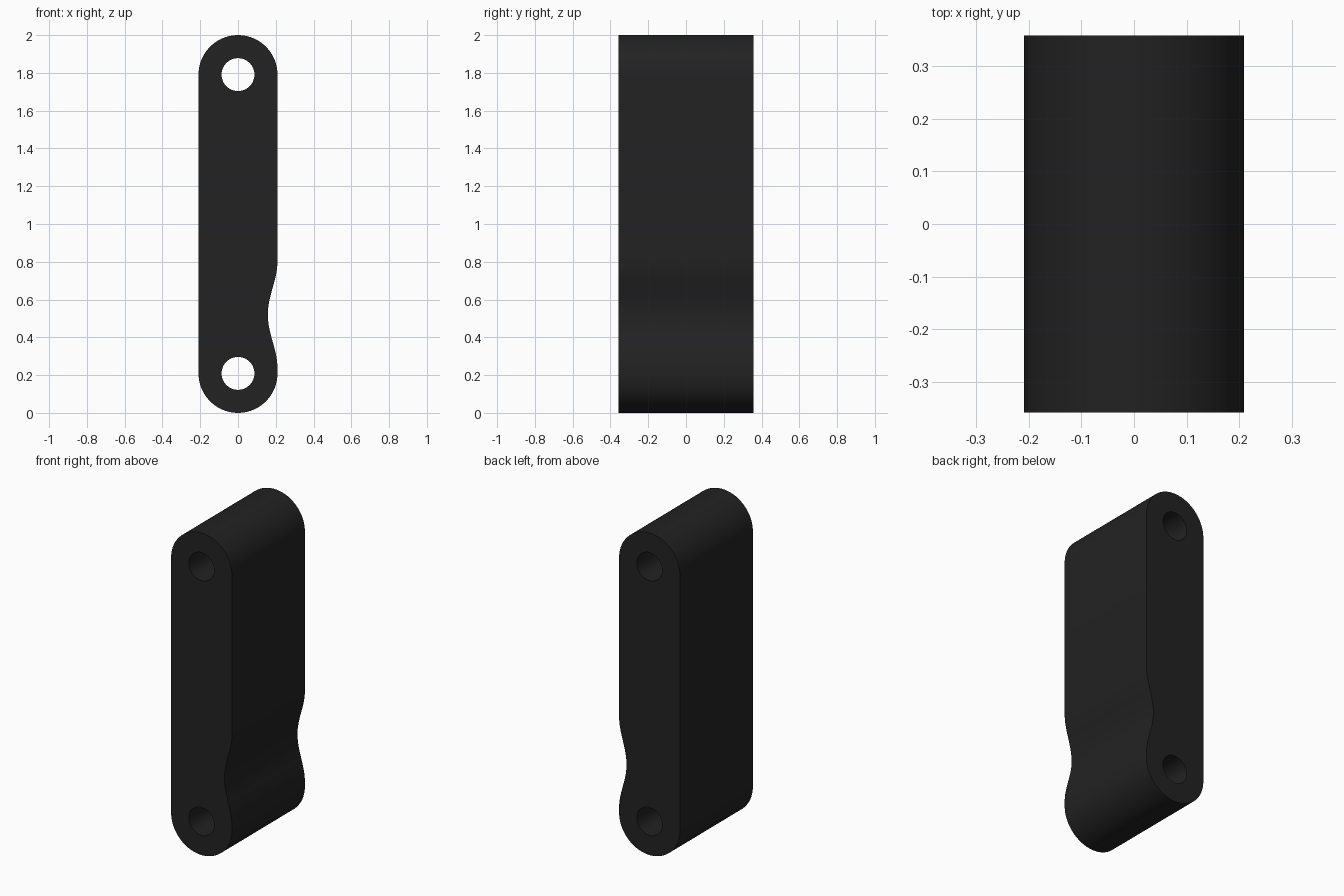
import bpy
from math import pi, cos, sin, radians

if "Cube" in bpy.data.objects:
    bpy.data.objects.remove(bpy.data.objects["Cube"])

R, HOLE_R, HALF_DEPTH = 0.209, 0.087, 0.358
Z_LOW, Z_HIGH = R, 2 - R


def arc(cz, r, start, end, n):
    return [(r * cos(start + (end - start) * i / n),
             cz + r * sin(start + (end - start) * i / n)) for i in range(n + 1)]


def add_loop(curve, pts):
    s = curve.splines.new('POLY')
    s.points.add(len(pts) - 1)
    for p, (x, z) in zip(s.points, pts):
        p.co = (x, z, 0, 1)
    s.use_cyclic_u = True


# Side relief: a smooth shallow dip in the right edge
Z_DIP, HALF_DIP, DIP = 0.52, 0.285, 0.051
dip = []
for i in range(33):
    t = -1 + 2 * i / 32
    dip.append((R - DIP * 0.5 * (1 + cos(pi * t)), Z_DIP + HALF_DIP * t))

# Outline with rounded ends, plus the two pin holes
outline = arc(Z_LOW, R, pi, 2 * pi, 48) + dip + arc(Z_HIGH, R, 0, pi, 48)
curve = bpy.data.curves.new("link_profile", 'CURVE')
curve.dimensions = '2D'
curve.fill_mode = 'BOTH'
curve.extrude = HALF_DEPTH
add_loop(curve, outline)
for z in (Z_LOW, Z_HIGH):
    add_loop(curve, arc(z, HOLE_R, 0, 2 * pi, 48)[:-1])

# Link body standing upright
link = bpy.data.objects.new("link_body", curve)
bpy.context.collection.objects.link(link)
link.rotation_euler = (radians(90), 0, 0)
bpy.context.view_layer.objects.active = link
link.select_set(True)
bpy.ops.object.convert(target='MESH')
link = bpy.context.object
link.name = "link_body"
bpy.ops.object.transform_apply(location=False, rotation=True, scale=False)

# Weld the caps to the walls, fix normals, smooth the rounds
bpy.ops.object.mode_set(mode='EDIT')
bpy.ops.mesh.select_all(action='SELECT')
bpy.ops.mesh.remove_doubles(threshold=0.0001)
bpy.ops.mesh.normals_make_consistent(inside=False)
bpy.ops.object.mode_set(mode='OBJECT')
bpy.ops.object.shade_smooth_by_angle(angle=radians(30))

# Black finish
mat = bpy.data.materials.new("black")
mat.diffuse_color = (0.016, 0.016, 0.016, 1)
mat.use_nodes = True
mat.node_tree.nodes["Principled BSDF"].inputs["Base Color"].default_value = mat.diffuse_color
link.data.materials.clear()
link.data.materials.append(mat)
